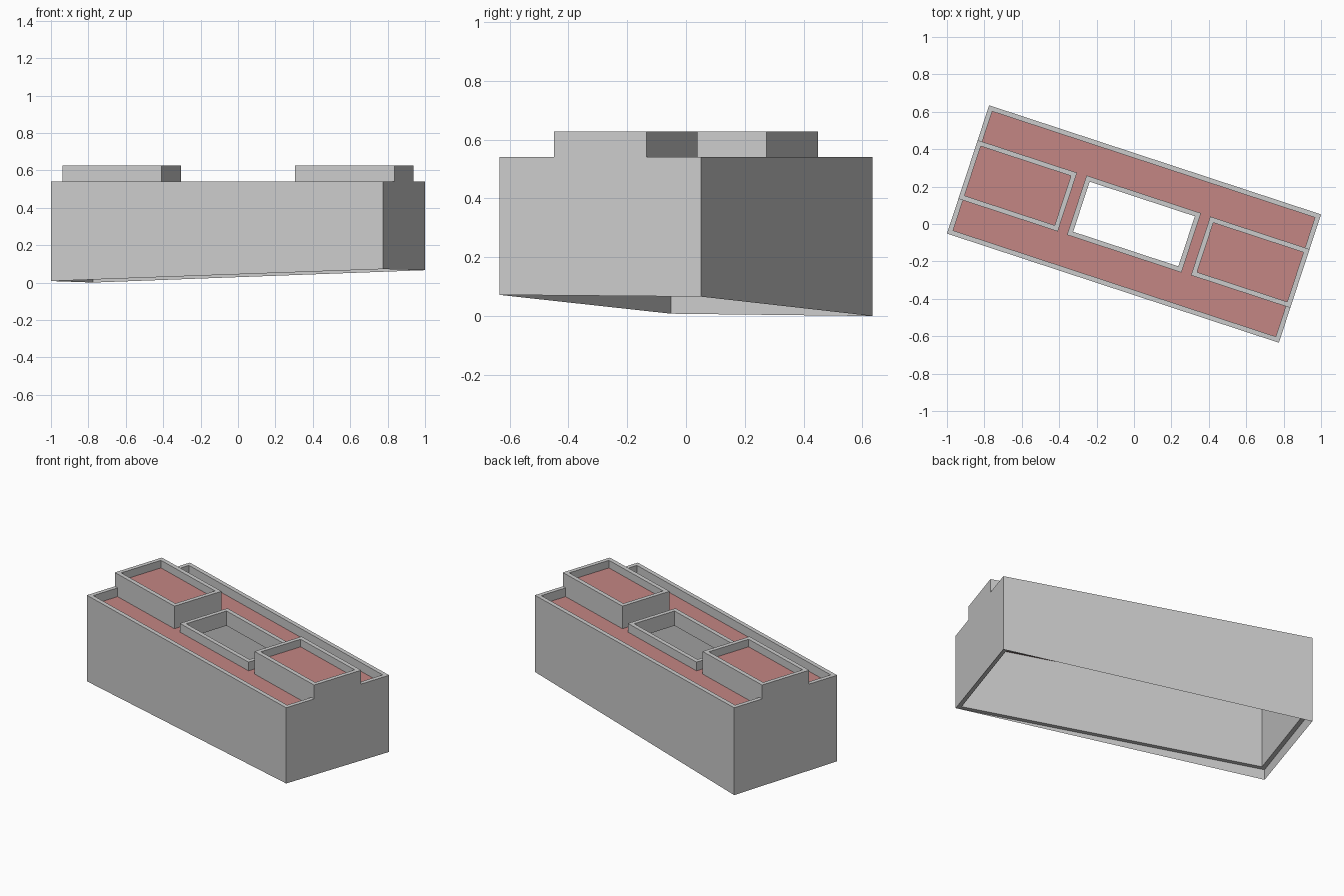
import bpy, bmesh, math
from mathutils import Matrix

if "Cube" in bpy.data.objects:
    bpy.data.objects.remove(bpy.data.objects["Cube"])

L, W, T = 0.934, 0.361, 0.026          # half length, half width, wall thickness
RING, TOP, TOWER_TOP = 0.073, 0.541, 0.627
ROOF, TOWER_ROOF, SOFFIT = 0.487, 0.580, 0.45
TU, TV = 0.375, 0.165                  # tower inner end, tower half width
CU, CV = 0.322, 0.167                  # courtyard half sizes
YAW = Matrix.Rotation(math.radians(-18.2), 4, 'Z')

roof_mat = bpy.data.materials.new("roof_red")
roof_mat.diffuse_color = (0.55, 0.24, 0.23, 1)
roof_mat.use_nodes = True
roof_mat.node_tree.nodes["Principled BSDF"].inputs["Base Color"].default_value = roof_mat.diffuse_color


def finish(name, bm, mat=None, recalc=True):
    bmesh.ops.remove_doubles(bm, verts=bm.verts, dist=1e-5)
    if recalc:
        bmesh.ops.recalc_face_normals(bm, faces=bm.faces)
    bm.transform(YAW)
    me = bpy.data.meshes.new(name)
    bm.to_mesh(me)
    bm.free()
    if mat:
        me.materials.append(mat)
    ob = bpy.data.objects.new(name, me)
    bpy.context.collection.objects.link(ob)


def add_wall(bm, k, half, off, profile, low_a, low_b):
    """Wall on side k: thick above the ring level, thin sloping skirt below."""
    rot = Matrix.Rotation(k * math.pi / 2, 4, 'Z')

    def vert(s, z, depth):
        lim = half - depth
        v = bm.verts.new((max(-lim, min(lim, s)), -(off - depth), z))
        v.co = rot @ v.co
        return v
    o = [vert(s, z, 0) for s, z in profile]
    i = [vert(s, z, T) for s, z in profile]
    n = len(profile)
    bm.faces.new([o[0], vert(-half, low_a, 0), vert(half, low_b, 0)] + o[1:])
    bm.faces.new(i[::-1])
    for e in range(n):
        if e not in (1, n - 1):        # mitred ends stay open and are welded
            f = (e + 1) % n
            bm.faces.new([o[e], i[e], i[f], o[f]])


def flat_roof(name, rects, z):
    bm = bmesh.new()
    for x0, x1, y0, y1 in rects:
        bm.faces.new([bm.verts.new((x, y, z)) for x, y in
                      ((x0, y0), (x1, y0), (x1, y1), (x0, y1))])
    finish(name, bm, roof_mat, False)


# Outer walls, with raised middle on both short ends
lows = [0.008, 0.072, 0.066, 0.0]
bm = bmesh.new()
for k in range(4):
    half, off = (L, W) if k % 2 == 0 else (W, L)
    prof = [(-half, RING), (half, RING), (half, TOP)]
    if k % 2:
        prof += [(TV, TOP), (TV, TOWER_TOP), (-TV, TOWER_TOP), (-TV, TOP)]
    prof.append((-half, TOP))
    add_wall(bm, k, half, off, prof, lows[k], lows[(k + 1) % 4])
finish("outer_walls", bm)

# Rooftop towers: U-shaped walls closing onto the end walls
E = L - T
for name, s in (("right_tower", 1), ("left_tower", -1)):
    plan = [(E, TV), (TU, TV), (TU, -TV), (E, -TV),
            (E, T - TV), (TU + T, T - TV), (TU + T, TV - T), (E, TV - T)]
    bm = bmesh.new()
    face = bm.faces.new([bm.verts.new((s * x, s * y, SOFFIT)) for x, y in plan])
    ext = bmesh.ops.extrude_face_region(bm, geom=[face], use_keep_orig=True)
    for v in ext["geom"]:
        if isinstance(v, bmesh.types.BMVert):
            v.co.z = TOWER_TOP
    finish(name + "_walls", bm)
    a, b = sorted((s * (TU + T), s * E))
    flat_roof(name + "_roof", [(a, b, T - TV, TV - T)], TOWER_ROOF)

# Courtyard parapet around the opening
bm = bmesh.new()
signs = ((-1, -1), (1, -1), (1, 1), (-1, 1))
rings = [[bm.verts.new((a * (CU - d), b * (CV - d), z)) for a, b in signs]
         for d, z in ((0, SOFFIT), (0, TOP), (T, TOP), (T, SOFFIT))]
for r in range(4):
    p, q = rings[r], rings[(r + 1) % 4]
    for c in range(4):
        d = (c + 1) % 4
        bm.faces.new([p[c], p[d], q[d], q[c]])
finish("courtyard_parapet", bm)

# Main roof: two long strips and the links beside the courtyard
flat_roof("main_roof", [(-E, E, TV, W - T), (-E, E, T - W, -TV),
                        (CU, TU, -TV, TV), (-TU, -CU, -TV, TV)], ROOF)
